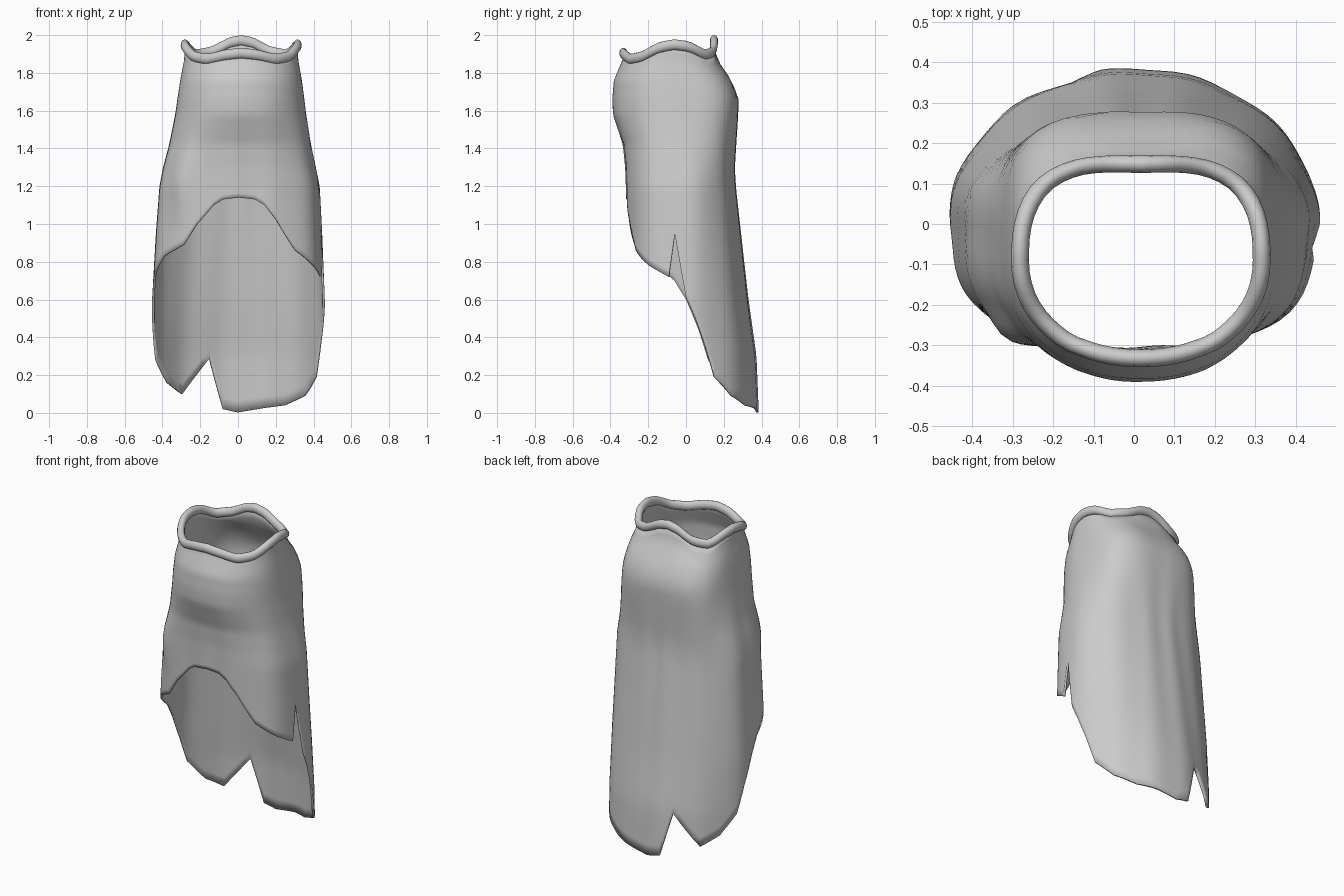
import bpy, bmesh
from math import sin, cos, pi, atan2, exp

if "Cube" in bpy.data.objects:
    bpy.data.objects.remove(bpy.data.objects["Cube"])

# Section profile: z, centre x, half width, centre y, front y, back y, front squareness, back squareness
SECTIONS = [
    (0.00, 0.0, 0.460, 0.00, -0.31, 0.385, 2.8, 2.0),
    (0.30, 0.0, 0.460, 0.00, -0.31, 0.373, 2.8, 2.0),
    (0.60, 0.0, 0.457, 0.00, -0.31, 0.330, 2.8, 2.05),
    (0.95, 0.003, 0.440, 0.00, -0.312, 0.290, 2.8, 2.1),
    (1.20, 0.006, 0.424, 0.00, -0.316, 0.262, 2.8, 2.2),
    (1.30, 0.006, 0.404, -0.01, -0.320, 0.257, 2.7, 2.4),
    (1.42, 0.01, 0.375, -0.03, -0.333, 0.265, 2.5, 2.7),
    (1.58, 0.014, 0.346, -0.06, -0.386, 0.276, 2.2, 3.2),
    (1.66, 0.015, 0.336, -0.07, -0.390, 0.278, 2.2, 3.3),
    (1.76, 0.016, 0.322, -0.08, -0.382, 0.242, 2.2, 3.3),
    (1.88, 0.017, 0.300, -0.09, -0.332, 0.158, 2.1, 2.8),
    (2.00, 0.017, 0.297, -0.09, -0.330, 0.145, 2.1, 2.7),
]

# Ragged hem, counter-clockwise from the front: x, y (gives the direction), z
HEM = [
    (0, -.29, 1.14), (.08, -.29, 1.13), (.13, -.3, 1.10), (.2, -.3, 1.02),
    (.33, -.29, .86), (.41, -.2, .78), (.44, -.09, .72), (.44, -.06, .95),
    (.45, 0, .61), (.45, .05, .50), (.445, .1, .37), (.41, .15, .19),
    (.35, .24, .09), (.25, .32, .04), (.13, .36, .025), (0, .38, .003),
    (-.08, .375, .02), (-.16, .36, .29), (-.3, .29, .10), (-.38, .21, .16),
    (-.43, .12, .28), (-.46, .07, .44), (-.455, 0, .60), (-.44, -.06, .70),
    (-.42, -.15, .78), (-.4, -.2, .83), (-.32, -.3, .89), (-.22, -.3, 1.0),
    (-.13, -.3, 1.10), (-.08, -.29, 1.13),
]

# Wavy collar height: degrees away from the front, z
COLLAR = [(0, 1.905), (20, 1.895), (42, 1.872), (60, 1.885), (80, 1.935), (95, 1.95),
          (110, 1.94), (128, 1.895), (145, 1.91), (165, 1.96), (180, 1.972)]


def interp(table, v):
    """Linear lookup in a table sorted on its first column."""
    if v <= table[0][0]:
        return table[0][1:]
    for p, q in zip(table, table[1:]):
        if v <= q[0]:
            t = (v - p[0]) / (q[0] - p[0])
            return tuple(a + (b - a) * t for a, b in zip(p[1:], q[1:]))
    return table[-1][1:]


def collar_z(ang):
    d = abs((ang + pi / 2 + pi) % (2 * pi) - pi)
    return interp(COLLAR, d * 180 / pi)[0]


def bump(v, centre, width):
    return exp(-((v - centre) / width) ** 2)


def surface(ang, z):
    """Point of the garment in direction ang at height z."""
    cx, a, cy, yf, yb, nf, nb = interp(SECTIONS, z)
    c, s = cos(ang), sin(ang)
    b, n = (yb - cy, nb) if s > 0 else (cy - yf, nf)
    r = (abs(c / a) ** n + abs(s / b) ** n) ** (-1 / n)
    # soft vertical folds
    r += 0.003 * sin(11 * ang + 1) * min(1, max(0, (1.75 - z) / 0.6))
    # pleat standing out at the front left
    if s < 0:
        r += 0.03 * bump(ang, -pi + 0.72, 0.16) * bump(z, 1.25, 0.2)
    return cx + r * c, cy + r * s, z


# Columns follow the hem points
hem = []
for x, y, z in HEM:
    ang = atan2(y, x)
    while hem and ang < hem[-1][0]:
        ang += 2 * pi
    hem.append((ang, z))
hem.append((hem[0][0] + 2 * pi, hem[0][1]))
columns = []
for (a0, z0), (a1, z1) in zip(hem, hem[1:]):
    for i in range(4):
        t = i / 4
        columns.append((a0 + (a1 - a0) * t, z0 + (z1 - z0) * t))

# Garment body
ROWS = 32
bm = bmesh.new()
grid = []
for ang, z0 in columns:
    ang = (ang + pi) % (2 * pi) - pi
    z1 = collar_z(ang)
    grid.append([bm.verts.new(surface(ang, z0 + (z1 - z0) * j / ROWS))
                 for j in range(ROWS + 1)])
for i, col in enumerate(grid):
    nxt = grid[(i + 1) % len(grid)]
    for j in range(ROWS):
        bm.faces.new((col[j], nxt[j], nxt[j + 1], col[j + 1])).smooth = True
mesh = bpy.data.meshes.new("draped_garment")
bm.to_mesh(mesh)
bm.free()
garment = bpy.data.objects.new("draped_garment", mesh)
bpy.context.collection.objects.link(garment)
solid = garment.modifiers.new("cloth_thickness", 'SOLIDIFY')
solid.thickness = 0.012
solid.offset = -1

# Rolled collar: slim band swept round the neck, taller than it is deep
N, SIDES, DEPTH, HEIGHT = 64, 12, 0.022, 0.028
bm = bmesh.new()
rings = []
for i in range(N):
    ang = -pi + 2 * pi * i / N
    x, y, z = surface(ang, collar_z(ang))
    rings.append([bm.verts.new((x + DEPTH * cos(t) * cos(ang), y + DEPTH * cos(t) * sin(ang),
                                z + HEIGHT * sin(t)))
                  for t in (2 * pi * k / SIDES for k in range(SIDES))])
for i, ring in enumerate(rings):
    nxt = rings[(i + 1) % N]
    for k in range(SIDES):
        m = (k + 1) % SIDES
        bm.faces.new((ring[k], nxt[k], nxt[m], ring[m])).smooth = True
mesh = bpy.data.meshes.new("rolled_collar")
bm.to_mesh(mesh)
bm.free()
collar = bpy.data.objects.new("rolled_collar", mesh)
bpy.context.collection.objects.link(collar)
